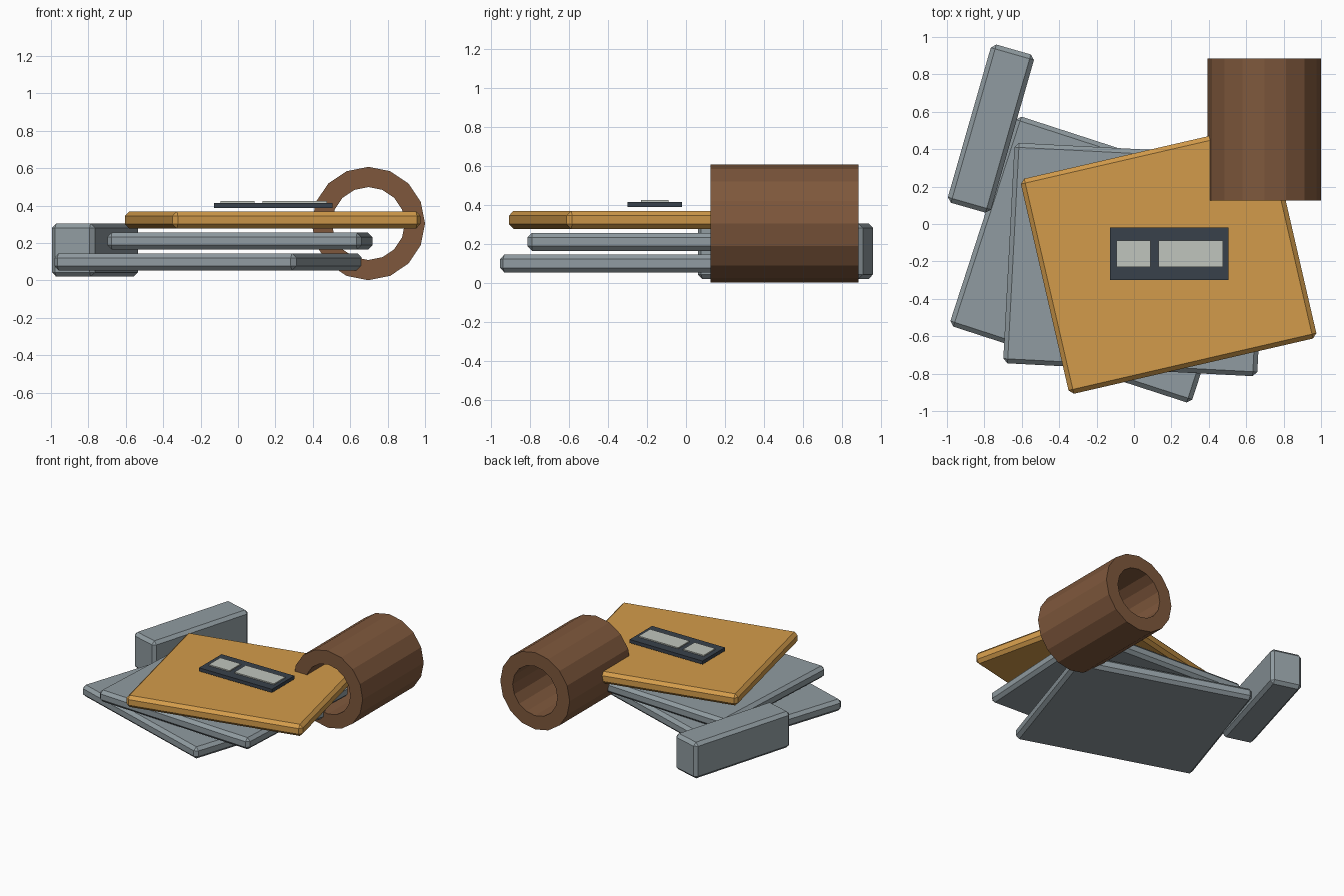
import bpy
import bmesh
from math import radians, tau, cos, sin

default_cube = bpy.data.objects.get("Cube")
if default_cube:
    bpy.data.objects.remove(default_cube, do_unlink=True)


def make_material(name, rgb):
    mat = bpy.data.materials.new(name)
    mat.use_nodes = True
    colour = (*rgb, 1.0)
    mat.diffuse_color = colour
    mat.node_tree.nodes["Principled BSDF"].inputs["Base Color"].default_value = colour
    return mat


amber = make_material("amber", (0.65, 0.33, 0.07))
slate = make_material("slate grey", (0.28, 0.33, 0.355))
brown = make_material("brown", (0.21, 0.097, 0.045))
charcoal = make_material("charcoal", (0.04, 0.053, 0.07))
pale = make_material("pale grey", (0.53, 0.56, 0.51))


def add_object(name, bm, material, location, turn=0.0):
    mesh = bpy.data.meshes.new(name)
    bm.to_mesh(mesh)
    bm.free()
    mesh.materials.append(material)
    obj = bpy.data.objects.new(name, mesh)
    obj.location = location
    obj.rotation_euler.z = radians(turn)
    bpy.context.collection.objects.link(obj)
    return obj


def add_box(name, size, centre, material, turn=0.0, chamfer=0.0):
    bm = bmesh.new()
    bmesh.ops.create_cube(bm, size=1.0)
    bmesh.ops.scale(bm, vec=size, verts=bm.verts)
    obj = add_object(name, bm, material, centre, turn)
    if chamfer:
        bevel = obj.modifiers.new("chamfer", "BEVEL")
        bevel.width = chamfer
        bevel.segments = 1
    return obj


def add_tube(name, outer, inner, length, centre, material, sides=16):
    """Open tube along y: a square loop of rings joined into quads."""
    bm = bmesh.new()
    section = [(outer, -length / 2), (outer, length / 2),
               (inner, length / 2), (inner, -length / 2)]
    rings = [[bm.verts.new((r * cos(tau * i / sides), y, r * sin(tau * i / sides)))
              for i in range(sides)] for r, y in section]
    for k, ring in enumerate(rings):
        after = rings[(k + 1) % len(rings)]
        for i in range(sides):
            j = (i + 1) % sides
            bm.faces.new((ring[i], ring[j], after[j], after[i]))
    bmesh.ops.recalc_face_normals(bm, faces=bm.faces)
    return add_object(name, bm, material, centre)


# Fanned stack of three chamfered slabs
slab = (1.36, 1.18, 0.092)
add_box("lower_slab", slab, (-0.16, -0.19, 0.099), slate, -18, 0.024)
add_box("middle_slab", slab, (0.01, -0.19, 0.21), slate, -3, 0.024)
add_box("upper_slab", slab, (0.185, -0.185, 0.323), amber, 13, 0.024)

# Upright block behind the stack
add_box("side_block", (0.24, 0.88, 0.285), (-0.765, 0.51, 0.162), slate, -16, 0.024)

# Hollow roll overlapping the back corner
add_tube("roll", 0.303, 0.195, 0.76, (0.697, 0.505, 0.304), brown)

# Label with two raised panels
add_box("label_plate", (0.635, 0.28, 0.027), (0.188, -0.16, 0.4015), charcoal)
for name, x, width in (("small_panel", -0.003, 0.18), ("large_panel", 0.303, 0.345)):
    add_box(name, (width, 0.142, 0.009), (x, -0.16, 0.4195), pale)
